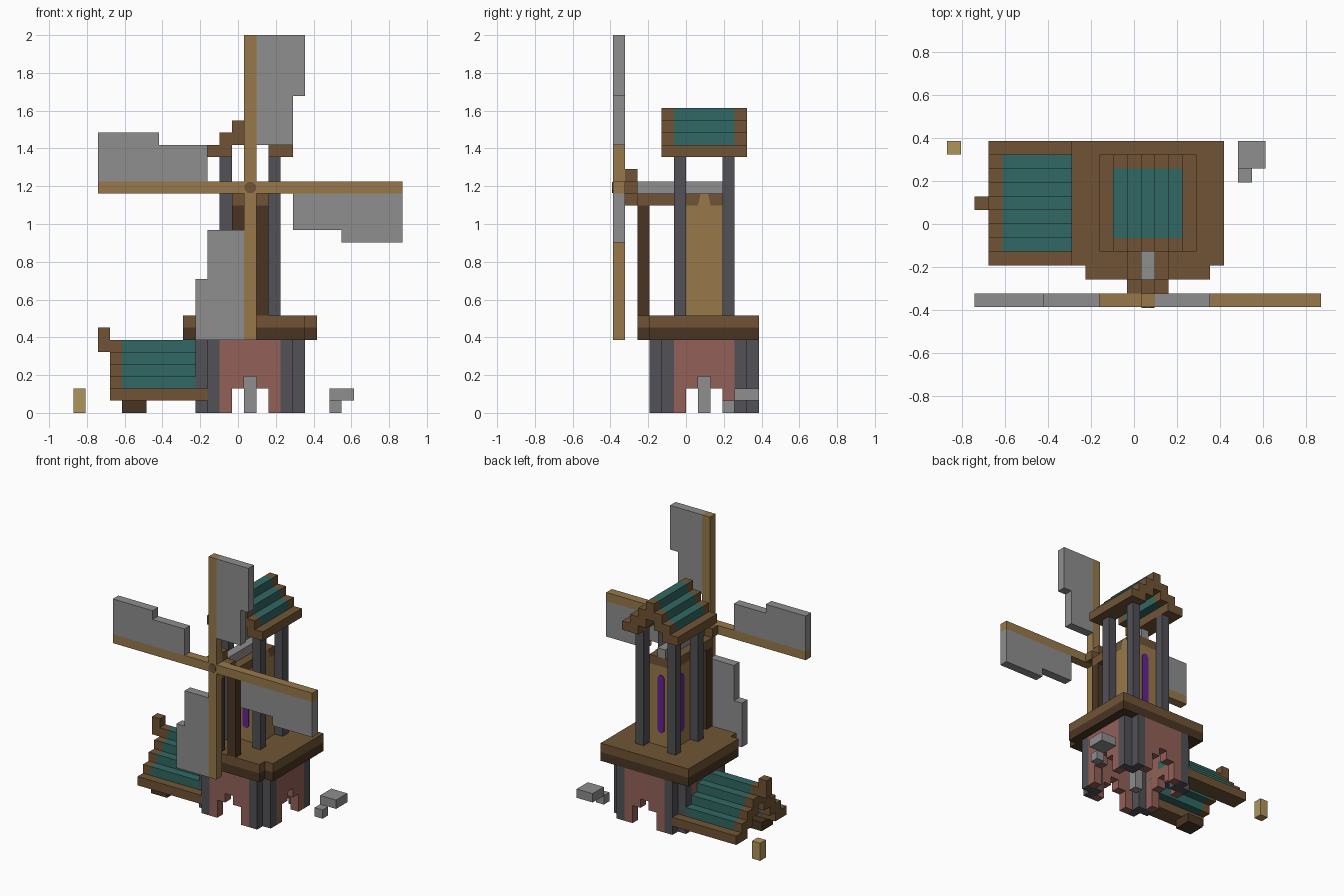
import bpy, bmesh, math
from mathutils import Matrix, Vector

cube = bpy.data.objects.get("Cube")
if cube:
    bpy.data.objects.remove(cube, do_unlink=True)

U = 2 / 31                      # size of one block
ORIGIN = Vector((13.5, 6, 0))   # block coordinates of the world origin


def material(name, r, g, b):
    rgba = [((c / 255 + 0.055) / 1.055) ** 2.4 for c in (r, g, b)] + [1]
    m = bpy.data.materials.new(name)
    m.use_nodes = True
    m.diffuse_color = rgba
    m.node_tree.nodes["Principled BSDF"].inputs["Base Color"].default_value = rgba
    return m


BROWN = material("brown wood", 112, 84, 53)
DARK = material("dark wood", 74, 53, 35)
TAN = material("tan wood", 151, 121, 75)
GREY = material("light grey", 142, 142, 142)
STONE = material("dark stone", 81, 81, 87)
BRICK = material("pink brick", 146, 97, 88)
TEAL = material("teal tiles", 49, 104, 99)
PURPLE = material("purple glass", 100, 36, 145)
GOLD = material("straw yellow", 175, 149, 90)


def finish(name, bm, mat):
    mesh = bpy.data.meshes.new(name)
    bmesh.ops.recalc_face_normals(bm, faces=bm.faces)
    bm.to_mesh(mesh)
    bm.free()
    mesh.materials.append(mat)
    obj = bpy.data.objects.new(name, mesh)
    bpy.context.collection.objects.link(obj)
    return obj


def blocks(name, mat, *boxes):
    """Boxes as (x0, x1, y0, y1, z0, z1) in block units."""
    bm = bmesh.new()
    for x0, x1, y0, y1, z0, z1 in boxes:
        mid = (Vector((x0 + x1, y0 + y1, z0 + z1)) / 2 - ORIGIN) * U
        size = Matrix.Diagonal((x1 - x0, y1 - y0, z1 - z0, 1 / U)) * U
        bmesh.ops.create_cube(bm, size=1, matrix=Matrix.Translation(mid) @ size)
    return finish(name, bm, mat)


def plate(name, mat, centre, angle, outline, thick=0.08):
    """Thin flat plate; the outline is (across, up), facing -y turned by angle."""
    bm = bmesh.new()
    face = bm.faces.new([bm.verts.new((a, 0, h)) for a, h in outline])
    out = bmesh.ops.extrude_face_region(bm, geom=[face])["geom"]
    bmesh.ops.translate(bm, vec=(0, -thick, 0),
                        verts=[v for v in out if isinstance(v, bmesh.types.BMVert)])
    bm.transform(Matrix.Translation((Vector(centre) - ORIGIN) * U)
                 @ Matrix.Scale(U, 4) @ Matrix.Rotation(angle, 4, "Z"))
    return finish(name, bm, mat)


def stepped_roof(name, along_x, start, total, z, levels, run, tiles):
    """Stepped gable roof: brown eaves and gables, teal tiles between."""
    brown, teal = [], []

    def add(target, span, length, level):
        a, b = (length, span) if along_x else (span, length)
        target.append((*a, *b, z + level, z + level + 1))

    for n in range(levels):
        a = start + n
        spans = [(a, a + 2), (total - a - 2, total - a)]
        if a + 2 >= total - a - 2:
            spans = [(a, total - a)]
        for span in spans:
            if n == 0:
                add(brown, span, run, n)
                continue
            add(teal, span, tiles, n)
            for end in ((run[0], tiles[0]), (tiles[1], run[1])):
                if end[1] > end[0]:
                    add(brown, span, end, n)
    blocks(name + "_trim", BROWN, *brown)
    blocks(name + "_tiles", TEAL, *teal)


# Tower base: four brick walls with stepped arches, notched stone corners
CX, CY = 14.5, 7.5


def around(box):
    """A box given about the tower axis, repeated on all four sides."""
    x0, x1, y0, y1, z0, z1 = box
    for a0, a1, b0, b1 in ((x0, x1, y0, y1), (-y1, -y0, x0, x1),
                           (-x1, -x0, -y1, -y0), (y0, y1, -x1, -x0)):
        yield (CX + a0, CX + a1, CY + b0, CY + b1, z0, z1)


wall = [(-2.5, -1.5, -4.5, -3.5, 0, 6), (1.5, 2.5, -4.5, -3.5, 0, 6),
        (-1.5, -0.5, -4.5, -3.5, 2, 6), (0.5, 1.5, -4.5, -3.5, 2, 6),
        (-0.5, 0.5, -4.5, -3.5, 3, 6)]
corner = [(-3.5, -2.5, -4.5, -2.5, 0, 6), (-4.5, -3.5, -3.5, -2.5, 0, 6)]
blocks("base_walls", BRICK, *[b for w in wall for b in around(w)])
blocks("base_corners", STONE, *[b for c in corner for b in around(c)])
blocks("drive_shaft", GREY, (14, 15, 7, 8, 0, 6))

# Platform
for name, mat, z in (("platform_underside", DARK, 6), ("platform_deck", BROWN, 7)):
    blocks(name, mat, (9, 20, 3, 12, z, z + 1), (10, 19, 2, 3, z, z + 1))

# Upper tower: core, windows, door panel and corner posts
blocks("tower_core", TAN, (13, 16, 6, 9, 8, 17))
blocks("tower_cap", BROWN, (13, 16, 2, 9, 17, 18))
blocks("corner_posts", STONE, *around((-2.5, -1.5, -2.5, -1.5, 8, 21)))
pill = [(-.4, 9.8), (-.2, 9.5), (.2, 9.5), (.4, 9.8),
        (.4, 15.7), (.2, 16), (-.2, 16), (-.4, 15.7)]
for name, x, y, turn in (("front_window", CX, 6, 0), ("back_window", CX, 9, math.pi),
                         ("right_window", 13, CY, -math.pi / 2)):
    plate(name, PURPLE, (x, y, 0), turn, pill)
plate("door_panel", TAN, (16, CY, 0), math.pi / 2,
      [(-.5, 8), (.5, 8), (.5, 17.1), (.3, 18), (-.3, 18), (-.5, 17.1)])

# Axle, its supports and the bearing
blocks("axle", GREY, (14, 15, 2, 9, 18, 19))
blocks("axle_legs", DARK, (13, 14, 2, 3, 8, 17), (15, 16, 2, 3, 8, 17))
blocks("bearing", BROWN, (13, 16, 1, 2, 18, 19), (14, 15, 1, 2, 17, 18), (14, 15, 1, 2, 19, 20))

# Blades and sails
blocks("blade_arms", TAN, (14, 15, 0, 1, 6, 31), (2, 14, 0, 1, 18, 19), (15, 27, 0, 1, 18, 19))
blocks("top_sail", GREY, (15, 19, 0, 1, 26, 31), (15, 18, 0, 1, 22, 26))
blocks("right_sail", GREY, (2, 7, 0, 1, 19, 23), (7, 11, 0, 1, 19, 22))
blocks("left_sail", GREY, (18, 27, 0, 1, 15, 18), (22, 27, 0, 1, 14, 15))
blocks("bottom_sail", GREY, (11, 14, 0, 1, 6, 15), (10, 11, 0, 1, 6, 11))
octagon = [(0.5 * math.cos(math.pi * (i + .5) / 4), 0.5 * math.sin(math.pi * (i + .5) / 4))
           for i in range(8)]
plate("hub", BROWN, (CX, 0, 18.5), 0, octagon)

# Roofs
stepped_roof("tower_roof", False, 11, 29, 21, 4, (4, 11), (5, 10))
stepped_roof("shed_roof", True, 3, 15, 1, 5, (3, 11), (4, 11))
blocks("shed_finial", BROWN, (2, 3, 7, 8, 5, 7))
blocks("shed_crate", DARK, (4, 6, 4, 6, 0, 1))

# Loose items on the ground
blocks("straw_bale", GOLD, (0, 1, 11, 12, 0, 2))
blocks("loose_stones", GREY, (21, 23, 10, 12, 1, 2), (21, 22, 9, 10, 0, 1))
